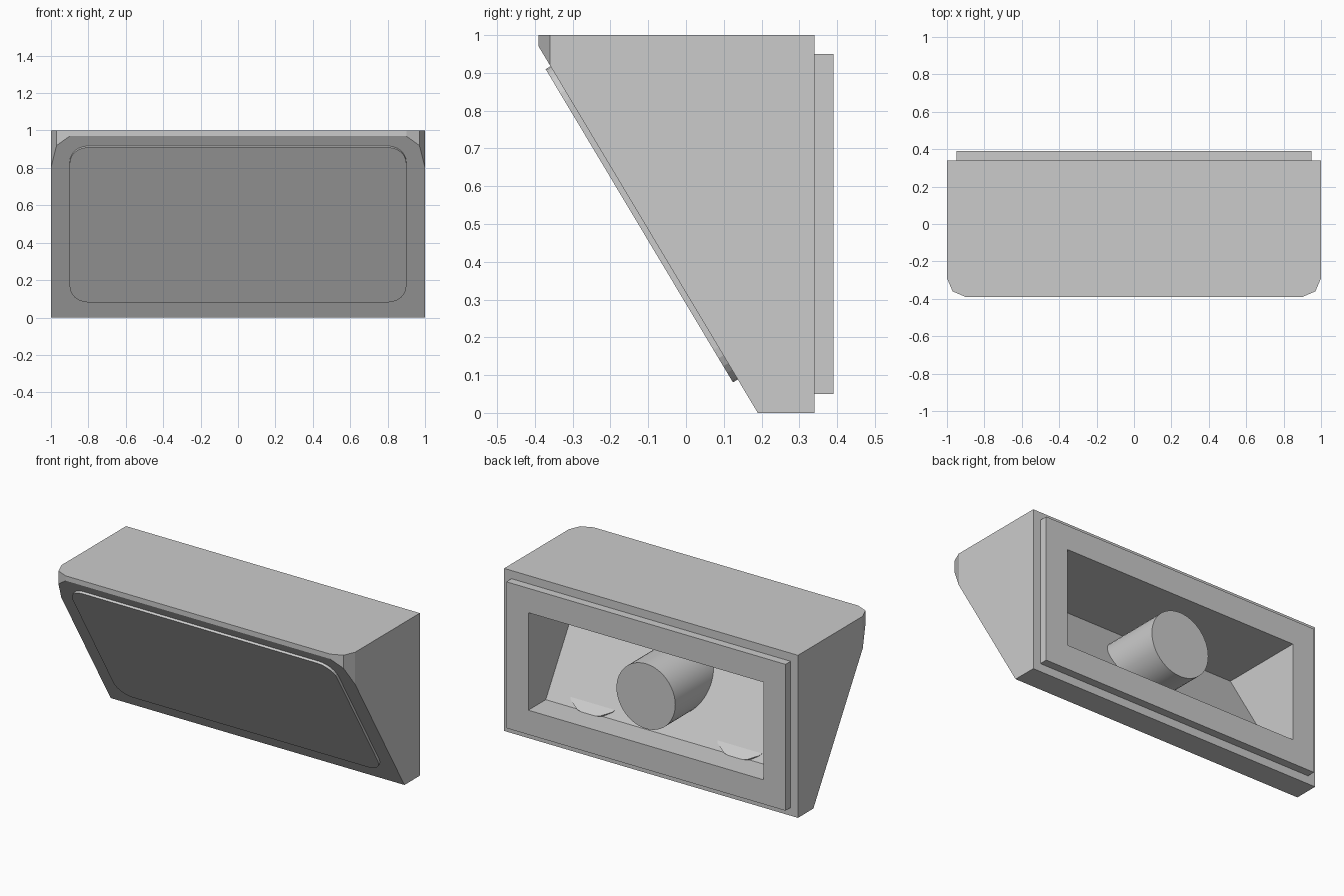
import bpy, bmesh, math
from mathutils import Matrix, Vector

cube = bpy.data.objects.get("Cube")
if cube:
    bpy.data.objects.remove(cube, do_unlink=True)

grey = bpy.data.materials.new("light grey")
grey.use_nodes = True
grey.diffuse_color = (0.6, 0.6, 0.6, 1)
grey.node_tree.nodes["Principled BSDF"].inputs["Base Color"].default_value = (0.6, 0.6, 0.6, 1)

SLOPE = 0.598                        # how far the front leans back per unit of height
lean = math.atan(SLOPE)
front_normal = Vector((0, -math.cos(lean), -math.sin(lean)))


def finish(name, bm):
    bmesh.ops.recalc_face_normals(bm, faces=bm.faces)
    mesh = bpy.data.meshes.new(name)
    bm.to_mesh(mesh)
    bm.free()
    mesh.materials.append(grey)
    obj = bpy.data.objects.new(name, mesh)
    bpy.context.collection.objects.link(obj)
    return obj


def prism(points, offset):
    """Extrude a flat outline of 3D points along an offset."""
    bm = bmesh.new()
    face = bm.faces.new([bm.verts.new(p) for p in points])
    extruded = bmesh.ops.extrude_face_region(bm, geom=[face])["geom"]
    verts = [v for v in extruded if isinstance(v, bmesh.types.BMVert)]
    bmesh.ops.translate(bm, verts=verts, vec=offset)
    return bm


def cylinder(radius, depth, sides, matrix):
    bm = bmesh.new()
    bmesh.ops.create_cone(bm, cap_ends=True, segments=sides, radius1=radius,
                          radius2=radius, depth=depth, matrix=matrix)
    return bm


def smooth(obj):
    bpy.ops.object.select_all(action="DESELECT")
    obj.select_set(True)
    bpy.context.view_layer.objects.active = obj
    bpy.ops.object.shade_smooth_by_angle(angle=math.radians(30))


def cut(obj, cutter):
    mod = obj.modifiers.new("opening", "BOOLEAN")
    mod.object = cutter
    mod.solver = "EXACT"
    bpy.context.view_layer.objects.active = obj
    bpy.ops.object.modifier_apply(modifier=mod.name)


# Cabinet: plan with bevelled front corners, sliced by the leaning front
half = [(1, 0.34), (1, -0.29), (0.97, -0.36), (0.9, -0.39)]
plan = half + [(-x, y) for x, y in reversed(half)]
bm = prism([(x, y, 0) for x, y in plan], (0, 0, 1))
bmesh.ops.bisect_plane(bm, geom=bm.verts[:] + bm.edges[:] + bm.faces[:],
                       plane_co=(0, 0.19, 0), plane_no=front_normal, clear_outer=True)
bmesh.ops.holes_fill(bm, edges=[e for e in bm.edges if e.is_boundary])
cabinet = finish("cabinet", bm)

# Back frame
frame = finish("back_frame", prism(
    [(-0.95, 0.34, 0.05), (0.95, 0.34, 0.05), (0.95, 0.34, 0.95), (-0.95, 0.34, 0.95)],
    (0, 0.05, 0)))

# Hollow behind the front wall, open through the back frame
profile = [(0.5, 0.2), (0.5, 0.8), (0.34 - SLOPE * 0.8, 0.8), (0.34 - SLOPE * 0.2, 0.2)]
cutter = finish("hollow_cutter", prism([(-0.8, y, z) for y, z in profile], (1.6, 0, 0)))
for part in (cabinet, frame):
    cut(part, cutter)
bpy.data.objects.remove(cutter, do_unlink=True)

# Front grille: rounded panel lying on the leaning front
w, h, r = 0.9, 0.483, 0.1
up = Vector((0, -math.sin(lean), math.cos(lean)))
centre = Vector((0, 0.19 - SLOPE * 0.503, 0.503))
outline = []
for i, (sx, sz) in enumerate([(1, 1), (-1, 1), (-1, -1), (1, -1)]):
    for k in range(7):
        a = math.radians(90 * i + 15 * k)
        outline.append(centre + Vector((sx * (w - r) + r * math.cos(a), 0, 0))
                       + up * (sz * (h - r) + r * math.sin(a)))
finish("front_grille", prism(outline, front_normal * 0.015))

# Central magnet: its inner end is slanted to sink into the front wall
bm = cylinder(0.2, 0.4, 48, Matrix.Translation((0, 0.19, 0.5)) @ Matrix.Rotation(math.pi / 2, 4, "X"))
for v in bm.verts:
    if v.co.y < 0.19:
        v.co.y = 0.3 - SLOPE * v.co.z
smooth(finish("magnet", bm))

# Tilted driver discs whose lower rims break through the inner wall
for side, x in (("left", 0.5), ("right", -0.5)):
    place = Matrix.Translation((x, 0.097, 0.328)) @ Matrix.Rotation(-math.pi / 4, 4, "X")
    finish(side + "_driver", cylinder(0.2, 0.02, 16, place))
